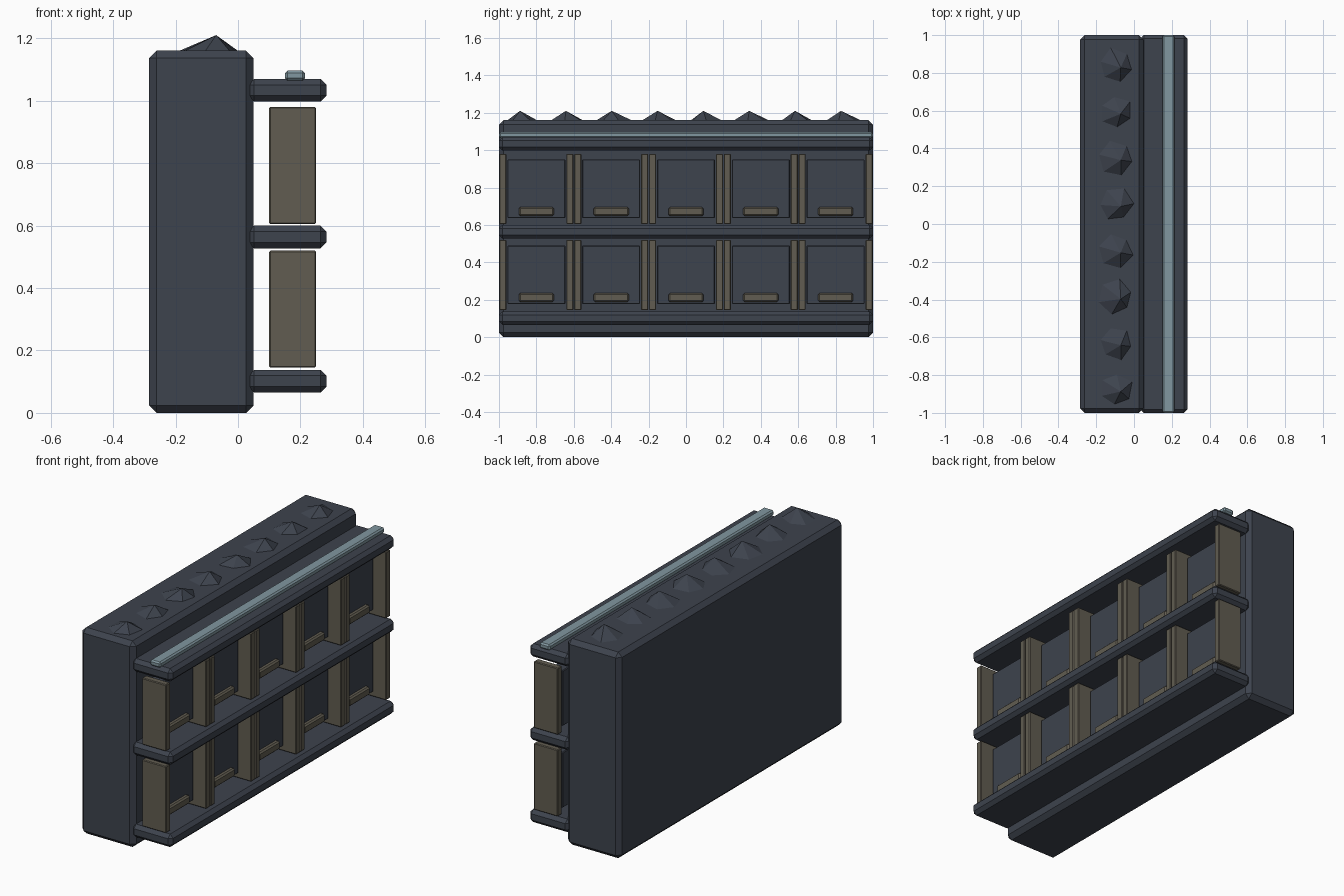
import bpy, bmesh, math, random

if "Cube" in bpy.data.objects:
    bpy.data.objects.remove(bpy.data.objects["Cube"])

random.seed(4)


def material(name, rgb):
    m = bpy.data.materials.new(name)
    m.diffuse_color = (*rgb, 1)
    m.use_nodes = True
    m.node_tree.nodes["Principled BSDF"].inputs["Base Color"].default_value = m.diffuse_color
    return m


SLATE = material("dark slate", (0.047, 0.056, 0.075))
OLIVE = material("drab olive", (0.12, 0.108, 0.082))
BLUE = material("pale blue", (0.22, 0.31, 0.35))


def finish(name, bm, mat):
    me = bpy.data.meshes.new(name)
    bm.to_mesh(me)
    bm.free()
    me.materials.append(mat)
    ob = bpy.data.objects.new(name, me)
    bpy.context.collection.objects.link(ob)
    return ob


def box(name, x, y, z, mat, bevel=0.0):
    """Box from (min, max) ranges with an optional single-step chamfer."""
    bm = bmesh.new()
    bmesh.ops.create_cube(bm, size=1)
    for v in bm.verts:
        v.co = [(r[0] + r[1]) / 2 + c * (r[1] - r[0]) for r, c in zip((x, y, z), v.co)]
    if bevel:
        bmesh.ops.bevel(bm, geom=bm.edges[:], offset=bevel, segments=1,
                        affect='EDGES', profile=0.5)
    return finish(name, bm, mat)


# Main wall slab
box("wall", (-0.285, 0.05), (-1, 1), (0, 1.16), SLATE, 0.024)

# Three long shelves
for z in (0.065, 0.527, 0.997):
    box("shelf", (0.033, 0.283), (-1, 1), (z, z + 0.073), SLATE, 0.019)

# Pale strip along the top shelf
box("light_strip", (0.15, 0.215), (-1, 1), (1.064, 1.096), BLUE, 0.008)

# Two rows of five compartments: side plates, drawer front and handle
for z in (0.145, 0.605):
    for i in range(5):
        y = -0.8 + 0.4 * i
        for s in (-1, 1):
            c = y + s * 0.179
            box("side_plate", (0.1, 0.25), (c - 0.019, c + 0.019), (z, z + 0.375), OLIVE, 0.004)
        box("drawer_front", (0.1, 0.175), (y - 0.155, y + 0.155), (z + 0.032, z + 0.345), SLATE, 0.004)
        box("handle", (0.165, 0.198), (y - 0.094, y + 0.094), (z + 0.043, z + 0.09), OLIVE, 0.008)

# Row of low faceted rubble peaks on the wall top
for i in range(8):
    y = -0.875 + 0.245 * i
    turn = random.uniform(0, math.tau)
    bm = bmesh.new()
    ring = []
    for k in range(6):
        a = turn + k * math.tau / 6
        r = random.uniform(0.085, 0.108)
        ring.append(bm.verts.new((-0.1 + r * math.cos(a), y + r * math.sin(a), 1.155)))
    apex = bm.verts.new((-0.07, y - 0.012, 1.21))
    for k in range(6):
        bm.faces.new((ring[k], ring[(k + 1) % 6], apex))
    bm.faces.new(ring[::-1])
    finish("rubble_peak", bm, SLATE)
